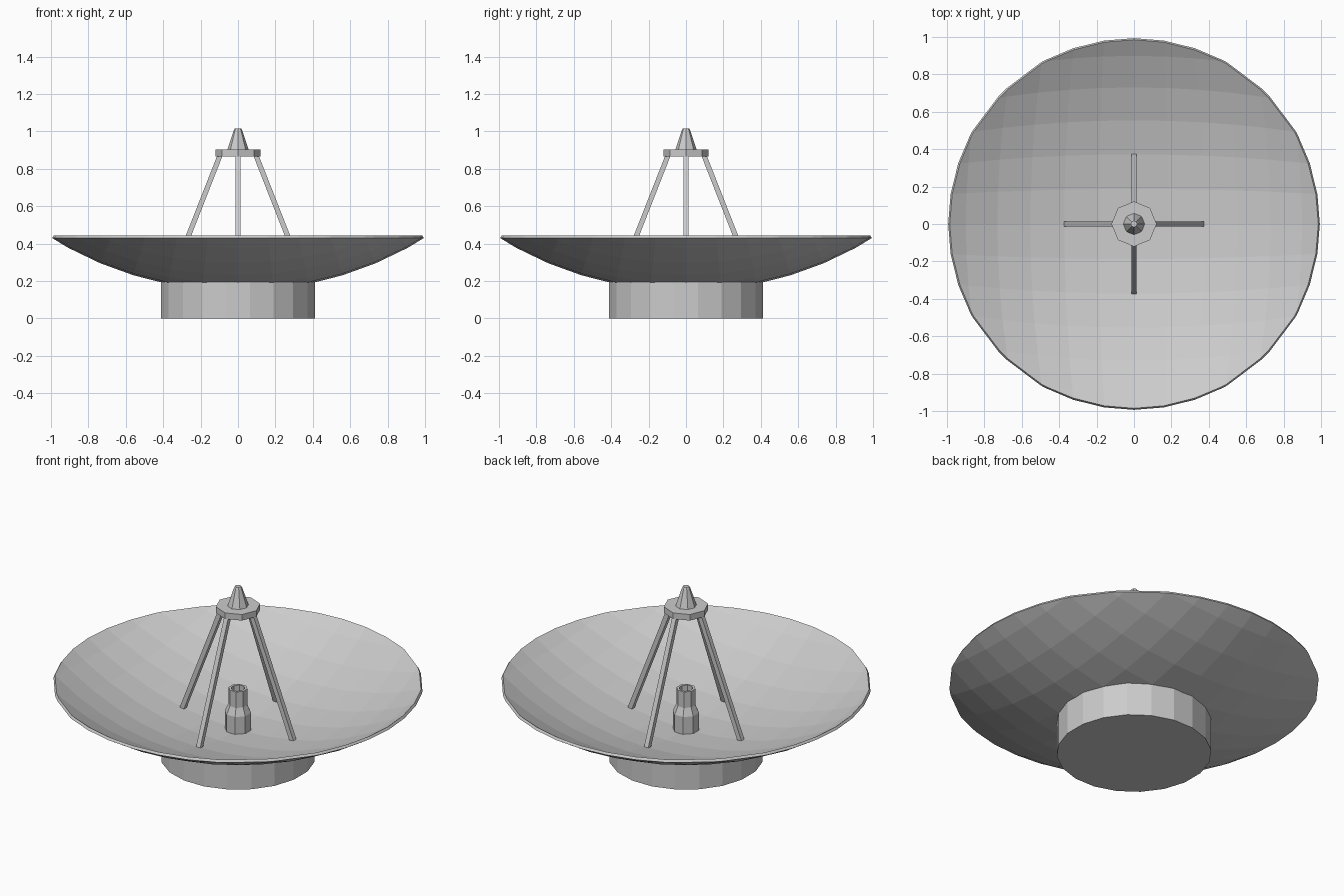
import bpy, bmesh, math
from mathutils import Vector

if "Cube" in bpy.data.objects:
    bpy.data.objects.remove(bpy.data.objects["Cube"])


def make_object(name, bm):
    mesh = bpy.data.meshes.new(name)
    bm.to_mesh(mesh)
    bm.free()
    obj = bpy.data.objects.new(name, mesh)
    bpy.context.collection.objects.link(obj)
    return obj


def lathe(name, profile, sides, turn=0.0, cap_end=True):
    """Revolve (radius, z) points, listed along the outside from the bottom up."""
    bm = bmesh.new()
    rings = []
    for r, z in profile:
        rings.append([bm.verts.new((r * math.cos(turn + math.tau * k / sides),
                                    r * math.sin(turn + math.tau * k / sides), z))
                      for k in range(sides)])
    for low, high in zip(rings, rings[1:]):
        for k in range(sides):
            n = (k + 1) % sides
            bm.faces.new((low[k], low[n], high[n], high[k]))
    bm.faces.new(rings[0][::-1])
    if cap_end:
        bm.faces.new(rings[-1])
    return make_object(name, bm)


# Dish: a patch of a quad sphere, trimmed level at the rim and thickened
R, RIM_R, RIM_Z = 1.9, 0.998, 0.43
centre_z = RIM_Z + math.sqrt(R * R - RIM_R * RIM_R)
step, half = math.radians(5.7), 7
bm = bmesh.new()
grid = []
for i in range(-half, half + 1):
    row = []
    for j in range(-half, half + 1):
        d = Vector((math.tan(i * step), math.tan(j * step), -1)).normalized()
        row.append(bm.verts.new(Vector((0, 0, centre_z)) + d * R))
    grid.append(row)
for a, b in zip(grid, grid[1:]):
    for j in range(2 * half):
        bm.faces.new((a[j], b[j], b[j + 1], a[j + 1]))
bmesh.ops.bisect_plane(bm, geom=bm.verts[:] + bm.edges[:] + bm.faces[:], dist=1e-4,
                       plane_co=(0, 0, RIM_Z), plane_no=(0, 0, 1), clear_outer=True)
dish = make_object("dish", bm)
solid = dish.modifiers.new("thickness", "SOLIDIFY")
solid.thickness = 0.016
solid.offset = 1

# Base drum, open where it meets the dish
lathe("base", [(0.417, 0), (0.417, 0.196)], 20, math.pi / 20, cap_end=False)

# Central feed horn with a hollow mouth
lathe("feed_horn", [(0.072, 0.155), (0.072, 0.27), (0.052, 0.315), (0.052, 0.41),
                    (0.038, 0.41), (0.038, 0.32)], 8, math.pi / 8)

# Plate on top of the struts, and the pointed cap
lathe("top_plate", [(0.121, 0.866), (0.121, 0.902)], 8)
lathe("tip_cone", [(0.058, 0.90), (0.023, 1.005), (0.017, 1.015)], 8)

# Four square struts leaning in from the dish to the plate
low, high = Vector((0.365, 0, 0.187)), Vector((0.096, 0, 0.872))
axis = high - low
for k, side in enumerate(("right", "back", "left", "front")):
    bm = bmesh.new()
    bmesh.ops.create_cube(bm, size=1)
    bmesh.ops.scale(bm, vec=(0.027, 0.027, axis.length), verts=bm.verts)
    strut = make_object(side + "_strut", bm)
    spin = Vector((0, 0, 1))
    tilt = math.atan2(axis.x, axis.z)
    mid = (low + high) / 2
    angle = k * math.pi / 2
    strut.rotation_euler = (0, tilt, angle)
    strut.location = (mid.x * math.cos(angle), mid.x * math.sin(angle), mid.z)
